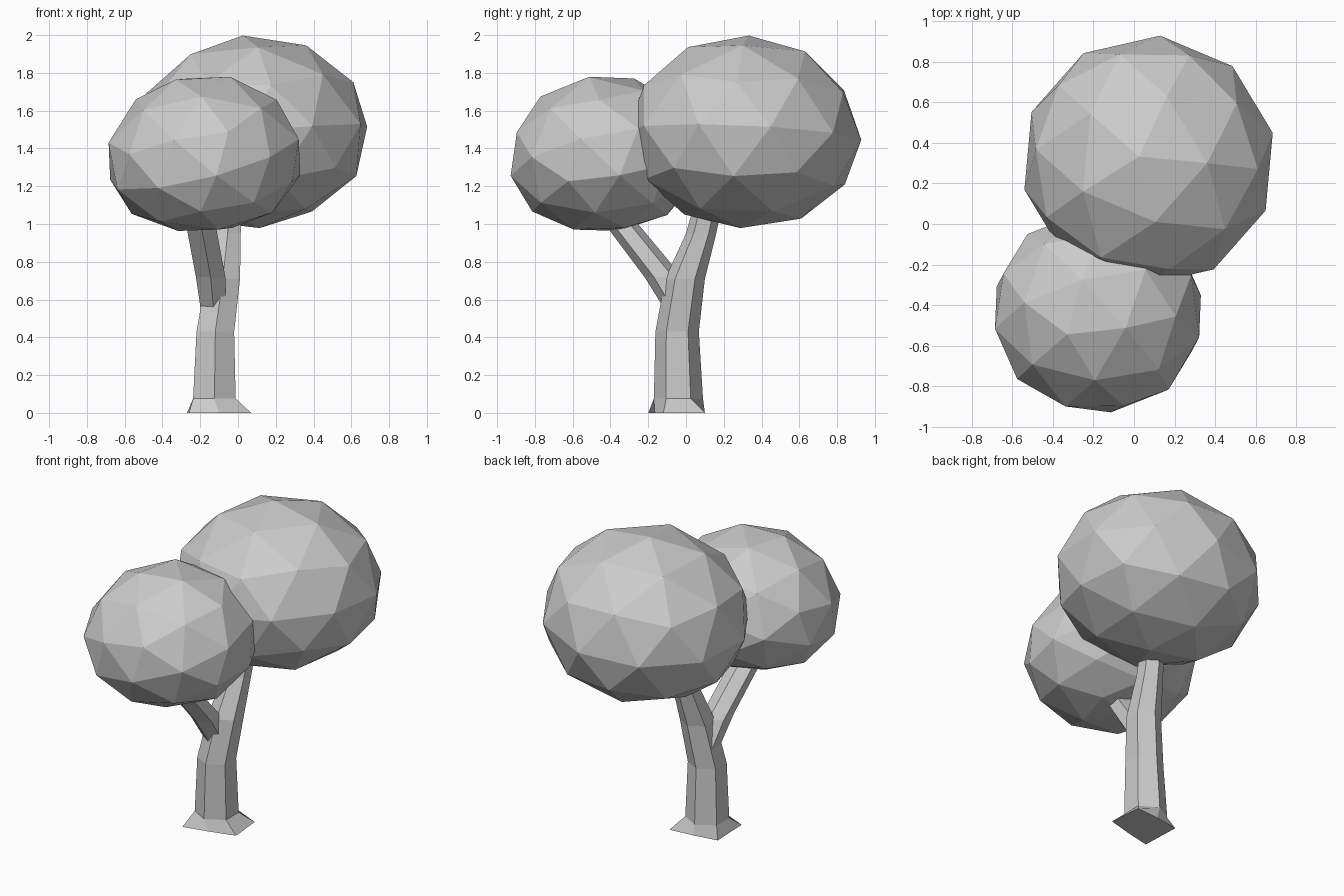
import bpy, bmesh
from math import radians, cos, sin
from mathutils import Matrix, Vector

if "Cube" in bpy.data.objects:
    bpy.data.objects.remove(bpy.data.objects["Cube"])


def add_object(name, bm):
    bmesh.ops.recalc_face_normals(bm, faces=bm.faces)
    me = bpy.data.meshes.new(name)
    bm.to_mesh(me)
    bm.free()
    ob = bpy.data.objects.new(name, me)
    bpy.context.collection.objects.link(ob)


def rot(deg, axis):
    return Matrix.Rotation(radians(deg), 4, axis)


def foliage(name, center, radii, spin, tilt, sag):
    """Low-poly icosphere: oriented, sagging, flattened, tilted, placed."""
    bm = bmesh.new()
    bmesh.ops.create_icosphere(bm, subdivisions=2, radius=1)
    bmesh.ops.transform(bm, matrix=spin, verts=bm.verts)
    for v in bm.verts:
        v.co.z -= sag * (1 - v.co.z ** 2)
    m = Matrix.Translation(center) @ tilt @ Matrix.Diagonal((*radii, 1))
    bmesh.ops.transform(bm, matrix=m, verts=bm.verts)
    add_object(name, bm)


def ring(x, y, z, r, sides=6, ry=None):
    """Horizontal polygon with a corner facing front."""
    ry = ry or r
    return [(x + r * cos(a), y + ry * sin(a), z)
            for a in (radians(-90 + 360 * i / sides) for i in range(sides))]


def limb(name, rings):
    """Bridge successive rings into a capped, flat-sided limb."""
    bm = bmesh.new()
    loops = [[bm.verts.new(Vector(p)) for p in r] for r in rings]
    n = len(loops[0])
    for a, b in zip(loops, loops[1:]):
        for i in range(n):
            j = (i + 1) % n
            bm.faces.new((a[i], a[j], b[j], b[i]))
    bm.faces.new(loops[0])
    bm.faces.new(loops[-1])
    add_object(name, bm)


# Trunk with a square flared foot
foot = [(-0.10, -0.165, 0), (0.07, -0.12, 0), (0.05, 0.10, 0),
        (-0.11, 0.085, 0), (-0.27, 0.06, 0), (-0.26, -0.20, 0)]
limb("trunk", [foot,
               ring(-0.125, -0.04, 0.075, 0.13),
               ring(-0.12, -0.047, 0.43, 0.115),
               ring(-0.08, -0.005, 0.71, 0.105),
               ring(-0.055, 0.08, 0.95, 0.08),
               ring(-0.035, 0.14, 1.2, 0.07)])

# Side branch reaching forward into the smaller foliage
limb("branch", [ring(-0.13, -0.03, 0.56, 0.08, ry=0.09),
                ring(-0.145, -0.12, 0.72, 0.09, ry=0.1),
                ring(-0.19, -0.31, 0.96, 0.09, ry=0.09),
                ring(-0.21, -0.42, 1.1, 0.08)])

# Large foliage, a pole pointing up and leaning slightly
foliage("large_foliage", (0.07, 0.31, 1.488), (0.63, 0.622, 0.512),
        rot(-5, 'Z'), rot(-5, 'Y') @ rot(-2.5, 'X'), 0.04)

# Small foliage, leaning more towards the front left
foliage("small_foliage", (-0.18, -0.435, 1.375), (0.53, 0.508, 0.425),
        rot(-13.5, 'Y') @ rot(10, 'X') @ rot(4, 'Z'),
        rot(-4, 'Y') @ rot(3, 'X'), 0.08)
